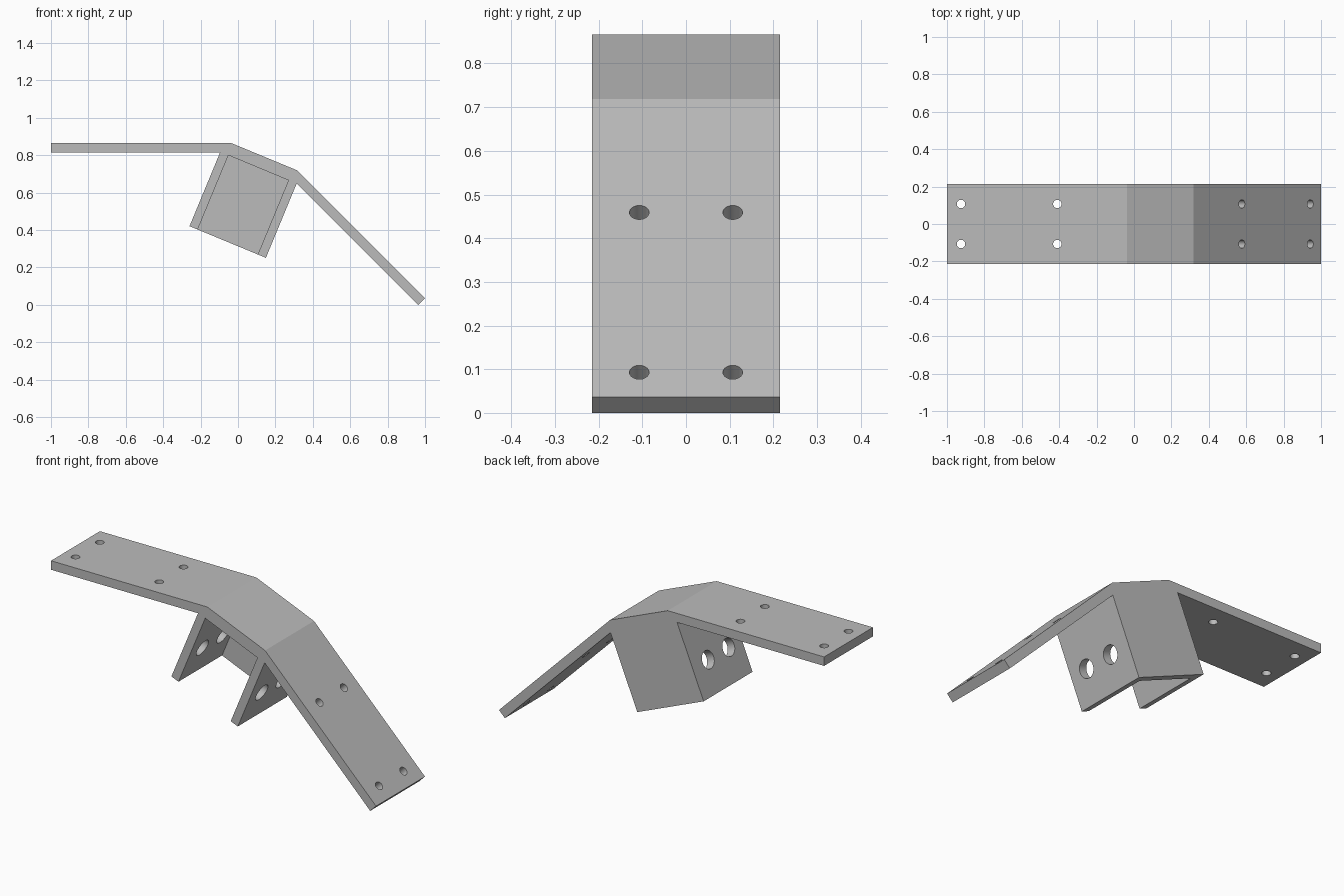
import bpy, bmesh, math
from mathutils import Vector, Matrix

cube = bpy.data.objects.get("Cube")
if cube:
    bpy.data.objects.remove(cube, do_unlink=True)

grey = bpy.data.materials.new("plain grey")
grey.use_nodes = True
colour = (0.5, 0.5, 0.5, 1)
grey.diffuse_color = colour
grey.node_tree.nodes["Principled BSDF"].inputs["Base Color"].default_value = colour

HALF = 0.215                                   # half of the depth along y
TILT = math.radians(22.5)                      # slope of the middle panel
BEND = Vector((-0.038, 0, 0.866))              # upper left bend
ALONG = Vector((math.cos(TILT), 0, -math.sin(TILT)))
DOWN = Vector((-math.sin(TILT), 0, -math.cos(TILT)))


def add_object(name, bm):
    bmesh.ops.recalc_face_normals(bm, faces=bm.faces)
    mesh = bpy.data.meshes.new(name)
    bm.to_mesh(mesh)
    bm.free()
    mesh.materials.append(grey)
    ob = bpy.data.objects.new(name, mesh)
    bpy.context.collection.objects.link(ob)
    return ob


def extrude_profile(name, points, direction):
    bm = bmesh.new()
    face = bm.faces.new([bm.verts.new(p) for p in points])
    ext = bmesh.ops.extrude_face_region(bm, geom=[face])
    verts = [v for v in ext["geom"] if isinstance(v, bmesh.types.BMVert)]
    bmesh.ops.translate(bm, verts=verts, vec=direction)
    return add_object(name, bm)


def drill(ob, holes, radius, length):
    """Cut round holes given as (centre, axis) pairs."""
    bm = bmesh.new()
    for centre, axis in holes:
        turn = Vector(axis).to_track_quat('Z', 'Y').to_matrix().to_4x4()
        bmesh.ops.create_cone(bm, cap_ends=True, segments=32, radius1=radius,
                              radius2=radius, depth=length,
                              matrix=Matrix.Translation(centre) @ turn)
    cutter = add_object("hole_cutter", bm)
    cutter.hide_render = True
    mod = ob.modifiers.new("holes", 'BOOLEAN')
    mod.operation = 'DIFFERENCE'
    mod.solver = 'EXACT'
    mod.object = cutter
    bpy.ops.object.select_all(action='DESELECT')
    bpy.context.view_layer.objects.active = ob
    ob.select_set(True)
    bpy.ops.object.modifier_apply(modifier=mod.name)
    bpy.data.objects.remove(cutter, do_unlink=True)
    bpy.ops.object.shade_smooth_by_angle(angle=math.radians(20))


# Bent strap: level arm, tilted middle panel, steep arm
profile = [(-1, 0.866), (-0.038, 0.866), (0.317, 0.719), (1, 0.036), (0.964, 0),
           (0.302, 0.662), (0.275, 0.664), (-0.049, 0.799), (-0.07, 0.816), (-1, 0.816)]
strap = extrude_profile("bent_strap", [(x, -HALF, z) for x, z in profile],
                        Vector((0, 2 * HALF, 0)))

# Bolt holes, two rows on each arm
holes = []
for y in (-0.107, 0.107):
    holes += [(Vector((x, y, 0.84)), (0, 0, 1)) for x in (-0.925, -0.41)]
    holes += [(Vector((x - 0.018, y, 1.018 - x)), (1, 0, 1)) for x in (0.577, 0.943)]
drill(strap, holes, 0.0225, 0.15)

# Bracket below the panel: two side walls and a back wall, open at the front
U0, U1, WALL = -0.034, 0.408, 0.047
outline = [(U0, -HALF), (U0 + WALL, -HALF), (U0 + WALL, HALF - WALL),
           (U1 - WALL, HALF - WALL), (U1 - WALL, -HALF), (U1, -HALF),
           (U1, HALF), (U0, HALF)]
bracket = extrude_profile(
    "u_bracket",
    [BEND + ALONG * u + DOWN * 0.045 + Vector((0, y, 0)) for u, y in outline],
    DOWN * 0.451)

# Pin holes through both side walls
centre = BEND + ALONG * (U0 + U1) / 2 + DOWN * 0.32
drill(bracket, [(centre + Vector((0, y, 0)), ALONG) for y in (-0.1, 0.08)], 0.048, 0.7)
